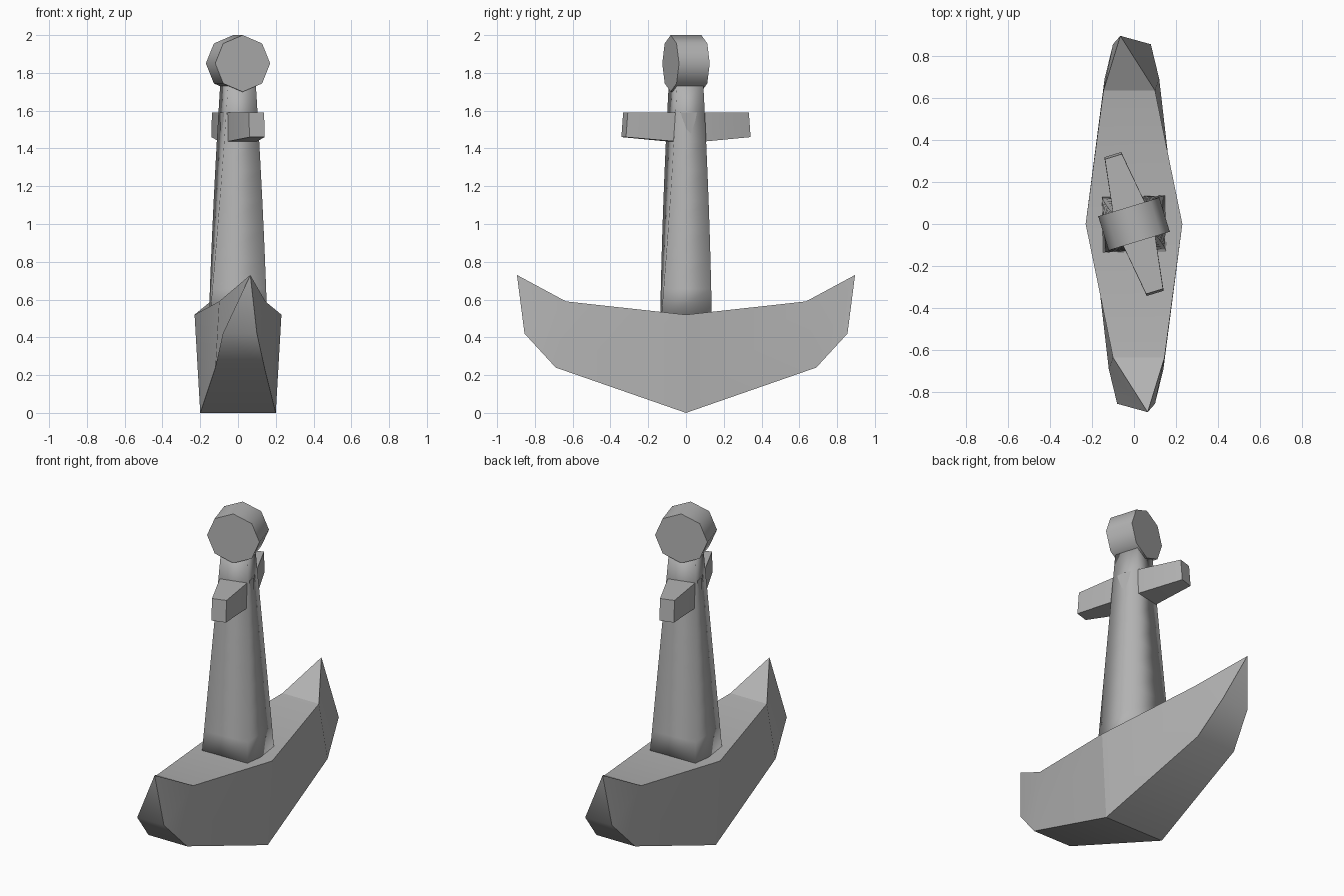
import bpy, bmesh
from math import radians, cos, sin, pi

cube = bpy.data.objects.get("Cube")
if cube:
    bpy.data.objects.remove(cube, do_unlink=True)

iron = bpy.data.materials.new("grey_iron")
iron.use_nodes = True
GREY = (0.45, 0.45, 0.45, 1)
iron.diffuse_color = GREY
iron.node_tree.nodes["Principled BSDF"].inputs["Base Color"].default_value = GREY


def loft(name, rings, smooth_angle, extra_sharp=None):
    """Skin a list of equal-length rings, cap both ends and shade."""
    bm = bmesh.new()
    loops = [[bm.verts.new(p) for p in ring] for ring in rings]
    n = len(loops[0])
    for a, b in zip(loops, loops[1:]):
        for i in range(n):
            j = (i + 1) % n
            bm.faces.new((a[i], a[j], b[j], b[i]))
    bm.faces.new(loops[0][::-1])
    bm.faces.new(loops[-1])
    bmesh.ops.remove_doubles(bm, verts=bm.verts, dist=0.0005)
    bmesh.ops.recalc_face_normals(bm, faces=bm.faces)
    for f in bm.faces:
        f.smooth = True
    for e in bm.edges:
        sharp = e.calc_face_angle(0) > radians(smooth_angle)
        e.smooth = not (sharp or (extra_sharp and extra_sharp(e)))
    mesh = bpy.data.meshes.new(name)
    bm.to_mesh(mesh)
    bm.free()
    mesh.materials.append(iron)
    obj = bpy.data.objects.new(name, mesh)
    bpy.context.collection.objects.link(obj)
    return obj


def turn(x, y, z, degrees):
    a = radians(degrees)
    return (x * cos(a) - y * sin(a), x * sin(a) + y * cos(a), z)


# Arms: rings from the middle to the front tip, repeated by a half turn.
# Ring order: bottom left, bottom right, top right, top left
middle = [(-0.2, 0, 0), (0.2, 0, 0), (0.23, 0, 0.52), (-0.23, 0, 0.52)]
bend = [(-0.12, -0.69, 0.24), (0.14, -0.69, 0.24),
        (0.145, -0.635, 0.59), (-0.1, -0.635, 0.59)]
tip = (0.065, -0.895, 0.73)
end = [(-0.08, -0.855, 0.42), (0.1, -0.855, 0.42), tip, tip]


def half_turn(ring):
    p = [(-x, -y, z) for x, y, z in ring]
    return [p[1], p[0], p[3], p[2]]


def arm_crease(e):
    a, b = (v.co for v in e.verts)
    side = abs(a.y) + abs(b.y) < 0.01 and a.x * b.x > 0
    top = min(a.z, b.z) > 0.57 and max(a.z, b.z) < 0.6
    return side or top


loft("arms", [end, bend, middle, half_turn(bend), half_turn(end)], 37, arm_crease)

# Shank: tapered square bar with a slight twist
STEPS = 8
shank = []
for k in range(STEPS + 1):
    t = k / STEPS
    hx, hy = 0.152 - 0.076 * t, 0.134 - 0.062 * t
    z = 0.5 + 1.25 * t
    shank.append([turn(sx * hx, sy * hy, z, 1 + 16 * t)
                  for sx, sy in ((-1, -1), (1, -1), (1, 1), (-1, 1))])
loft("shank", shank, 100)

# Stock: crossbar tapering to both ends
stock = []
for y, yb, w, low in ((-0.335, -0.345, 0.042, 1.46), (0, 0, 0.092, 1.43),
                      (0.335, 0.345, 0.042, 1.46)):
    stock.append([turn(-w, yb, low, 17), turn(w, yb, low, 17),
                  turn(w, y, 1.59, 17), turn(-w, y, 1.59, 17)])
loft("stock", stock, 20)

# Head: eight-sided disc
head = [[turn(0.152 * cos(i * pi / 4), y, 1.85 + 0.15 * sin(i * pi / 4), 17)
         for i in range(8)] for y in (-0.085, 0.085)]
loft("head", head, 50)
